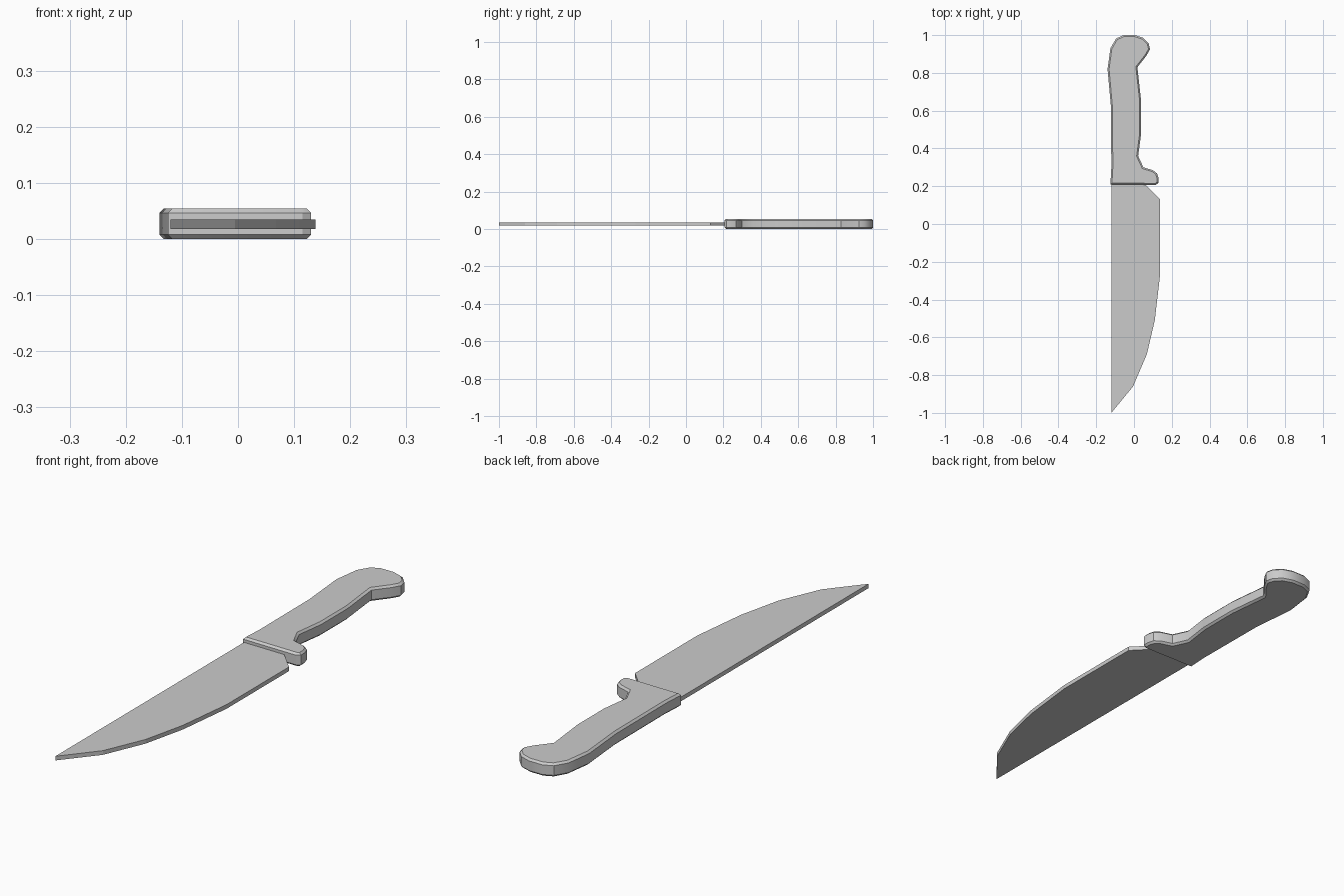
import bpy
import bmesh

cube = bpy.data.objects.get("Cube")
if cube:
    bpy.data.objects.remove(cube, do_unlink=True)

# One plain grey for the whole knife
GREY = (0.6, 0.6, 0.6, 1.0)
grey = bpy.data.materials.new("plain_grey")
grey.use_nodes = True
grey.diffuse_color = GREY
grey.node_tree.nodes["Principled BSDF"].inputs["Base Color"].default_value = GREY


def slab(name, outline, z_low, z_high, chamfer=0.0):
    """Extrude a flat outline between two heights and chamfer both rims."""
    bm = bmesh.new()
    base = bm.faces.new([bm.verts.new((x, y, z_low)) for x, y in outline])
    top = bmesh.ops.extrude_face_region(bm, geom=[base], use_keep_orig=True)
    for item in top["geom"]:
        if isinstance(item, bmesh.types.BMVert):
            item.co.z = z_high
    bmesh.ops.recalc_face_normals(bm, faces=bm.faces)
    if chamfer:
        rims = [e for e in bm.edges if abs(e.verts[0].co.z - e.verts[1].co.z) < 1e-5]
        bmesh.ops.bevel(bm, geom=rims, offset=chamfer, segments=1,
                        affect='EDGES', clamp_overlap=True)
    mesh = bpy.data.meshes.new(name)
    bm.to_mesh(mesh)
    bm.free()
    mesh.materials.append(grey)
    obj = bpy.data.objects.new(name, mesh)
    bpy.context.collection.objects.link(obj)
    return obj


# Blade: straight spine, curved cutting edge, clipped heel
blade_outline = [
    (-0.12, 0.22), (-0.12, -1.0), (-0.005, -0.86), (0.068, -0.69),
    (0.11, -0.51), (0.138, -0.27), (0.138, 0.13), (0.06, 0.21), (0.05, 0.22),
]
slab("blade", blade_outline, 0.018, 0.035)

# Handle: finger guard, waisted grip and hooked rounded pommel
handle_outline = [
    (-0.125, 0.21), (0.115, 0.207), (0.13, 0.217), (0.13, 0.243),
    (0.122, 0.268), (0.1, 0.285), (0.05, 0.3), (0.022, 0.36),
    (0.038, 0.48), (0.038, 0.65), (0.018, 0.83), (0.065, 0.89),
    (0.085, 0.925), (0.078, 0.955), (0.05, 0.985), (0.005, 1.0),
    (-0.055, 1.0), (-0.095, 0.982), (-0.125, 0.93), (-0.14, 0.82),
    (-0.122, 0.62), (-0.12, 0.3),
]
handle = slab("handle", handle_outline, 0.0, 0.055, chamfer=0.008)

# Soften the outline curves while the chamfers stay crisp
bpy.ops.object.select_all(action='DESELECT')
handle.select_set(True)
bpy.context.view_layer.objects.active = handle
bpy.ops.object.shade_smooth_by_angle(angle=0.6)
